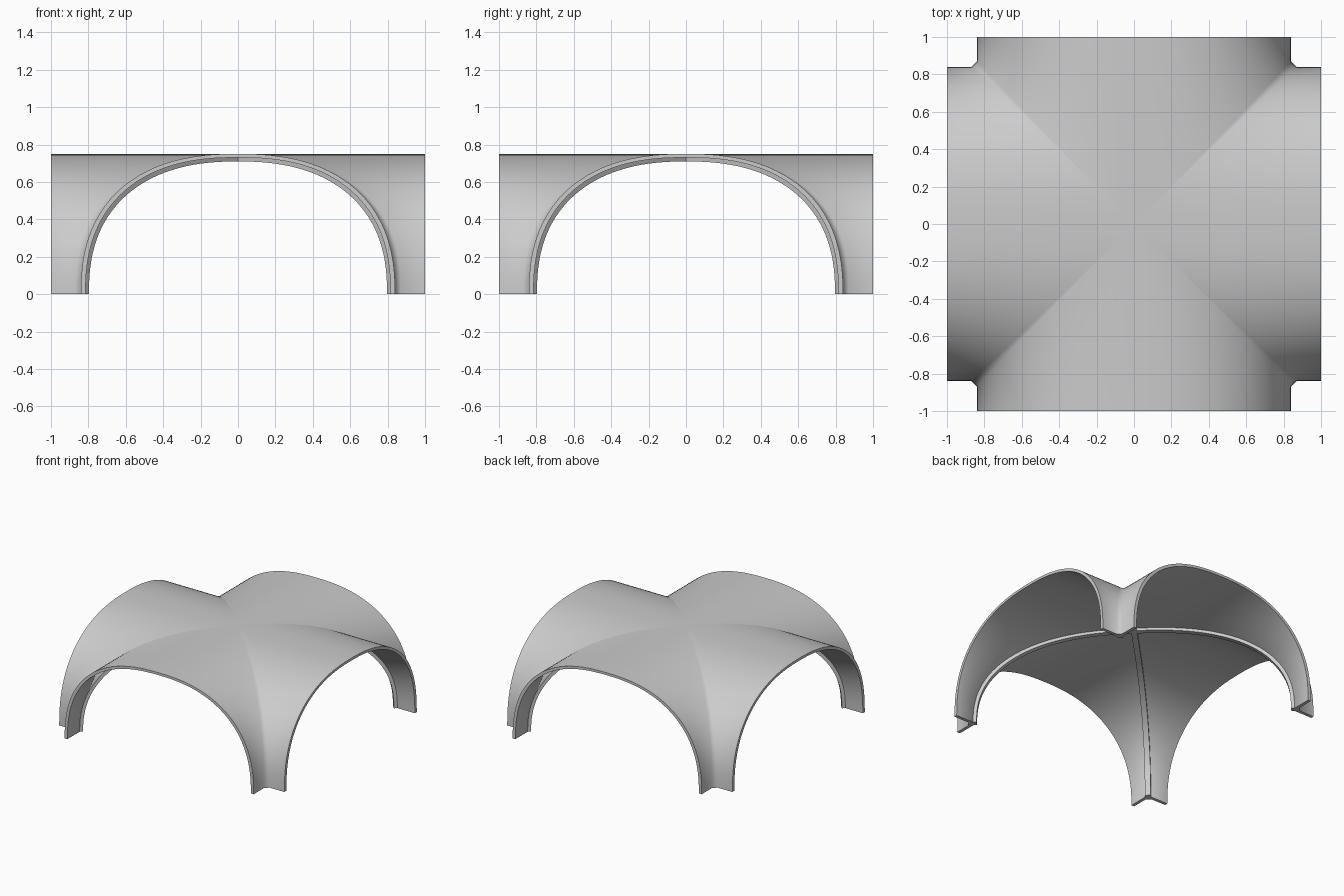
import bpy, bmesh
from math import sin, cos, pi, copysign
from mathutils import Matrix, Vector

if "Cube" in bpy.data.objects:
    bpy.data.objects.remove(bpy.data.objects["Cube"])

N = 64                     # segments across each arch
POW = 2.4                  # fullness of the arch curve (2 = ellipse)
OUT = (0.84, 0.75)         # outer half span, rise
INN = (0.815, 0.73)        # inner half span, rise
FIL = 0.03                 # fillet along each outer groin


def arch(size, i):
    t = pi * i / N
    c, s = cos(t), max(0, sin(t))
    if i == N // 2:
        c = 0
    return (-copysign(abs(c) ** (2 / POW), c) * size[0],
            0 if i in (0, N) else s ** (2 / POW) * size[1])


def arm_rows(bm, size, rot):
    """Groin edge and open end edge of one barrel arm."""
    groin, end = [], []
    for i in range(N + 1):
        x, z = arch(size, i)
        y = -(abs(x) + FIL * min(1, abs(x) / 0.8) ** 2)
        groin.append(bm.verts.new(rot @ Vector((x, y, z))))
        end.append(bm.verts.new(rot @ Vector((x, -1, z))))
    return groin, end


def strip(bm, a, b):
    for i in range(len(a) - 1):
        bm.faces.new((a[i], a[i + 1], b[i + 1], b[i]))


def finish(bm, name):
    bmesh.ops.remove_doubles(bm, verts=bm.verts, dist=0.0003)
    bmesh.ops.recalc_face_normals(bm, faces=bm.faces)
    me = bpy.data.meshes.new(name)
    bm.to_mesh(me)
    bm.free()
    ob = bpy.data.objects.new(name, me)
    bpy.context.collection.objects.link(ob)
    bpy.ops.object.select_all(action='DESELECT')
    bpy.context.view_layer.objects.active = ob
    ob.select_set(True)
    bpy.ops.object.shade_smooth_by_angle(angle=0.9)


# vault shell: four crossing barrel arms
bm = bmesh.new()
arms = []
for k in range(4):
    rot = Matrix.Rotation(k * pi / 2, 3, 'Z')
    og, oe = arm_rows(bm, OUT, rot)
    ig, ie = arm_rows(bm, INN, rot)
    strip(bm, og, oe)          # outer web
    strip(bm, ig, ie)          # inner web
    strip(bm, oe, ie)          # arch end face
    for j in (0, N):           # feet
        bm.faces.new((og[j], oe[j], ie[j], ig[j]))
    arms.append((og, ig))

# groin fillets between neighbouring arms
H = N // 2
for k in range(4):
    (og, ig), (og2, ig2) = arms[k], arms[(k + 1) % 4]
    for a, b in ((og, og2), (ig, ig2)):
        strip(bm, a[H:][::-1], b[:H + 1])
    bm.faces.new((og[N], ig[N], ig2[0], og2[0]))
finish(bm, "vault_shell")

# diagonal ribs under the groins
for k, name in enumerate(("rib_a", "rib_b")):
    bm = bmesh.new()
    side = Vector((1, -1 if k == 0 else 1, 0))
    along = Vector((1, 1 if k == 0 else -1, 0))
    rows = [[], [], [], []]
    for i in range(N + 1):
        for r, (size, w) in enumerate((((0.83, 0.74), -1), ((0.83, 0.74), 1),
                                       ((0.812, 0.71), 1), ((0.812, 0.71), -1))):
            x, z = arch(size, i)
            p = along * x + side * (0.015 * w)
            rows[r].append(bm.verts.new((p.x, p.y, z)))
    for r in range(4):
        strip(bm, rows[r], rows[(r + 1) % 4])
    for j in (0, N):
        bm.faces.new([row[j] for row in rows])
    finish(bm, name)
